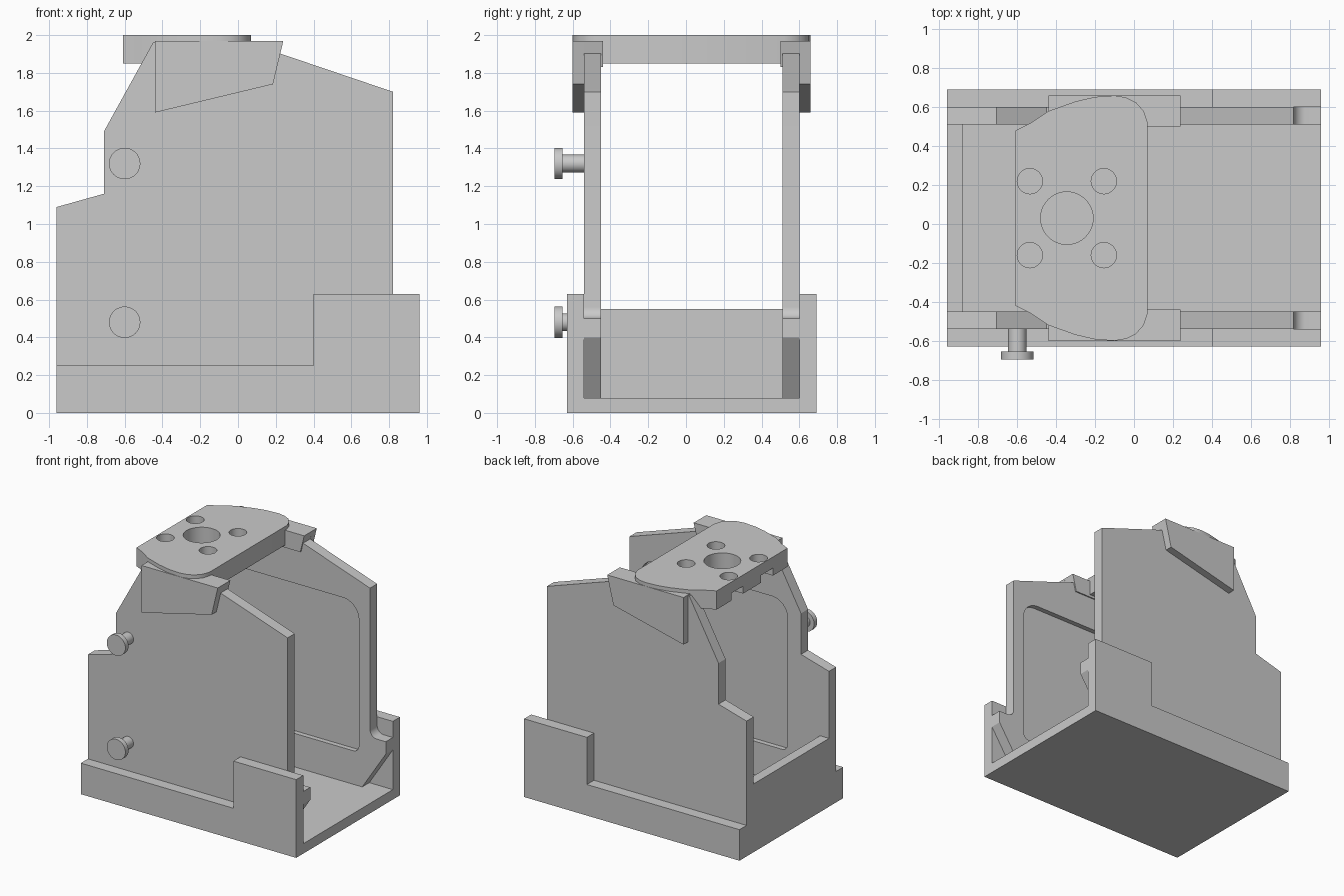
import bpy, bmesh
from math import pi, cos, sin, tan
from mathutils import Vector

if "Cube" in bpy.data.objects:
    bpy.data.objects.remove(bpy.data.objects["Cube"], do_unlink=True)

grey = bpy.data.materials.new("plain grey")
grey.use_nodes = True
grey.diffuse_color = (0.59, 0.59, 0.59, 1)
grey.node_tree.nodes["Principled BSDF"].inputs["Base Color"].default_value = grey.diffuse_color

MID = 0.03  # y of the plane of symmetry


def rounded(points, steps=8):
    """Replace each (a, b, radius) corner with a fillet."""
    out = []
    for i, p in enumerate(points):
        c = Vector(p[:2])
        if len(p) == 2:
            out.append(c)
            continue
        r = p[2]
        u = (Vector(points[i - 1][:2]) - c).normalized()
        v = (Vector(points[(i + 1) % len(points)][:2]) - c).normalized()
        half = u.angle(v) / 2
        centre = c + (u + v).normalized() * (r / sin(half))
        start = c + u * (r / tan(half)) - centre
        end = c + v * (r / tan(half)) - centre
        for k in range(steps + 1):
            out.append(centre + start.lerp(end, k / steps).normalized() * r)
    return out


def prism(name, points, lo, hi, axis="Y"):
    """Extrude an outline along Y (points are x, z) or Z (points are x, y)."""
    bm = bmesh.new()
    place = (lambda p: (p[0], lo, p[1])) if axis == "Y" else (lambda p: (p[0], p[1], lo))
    face = bm.faces.new([bm.verts.new(place(p)) for p in rounded(points)])
    new = bmesh.ops.extrude_face_region(bm, geom=[face])["geom"]
    move = (0, hi - lo, 0) if axis == "Y" else (0, 0, hi - lo)
    bmesh.ops.translate(bm, vec=move, verts=[g for g in new if isinstance(g, bmesh.types.BMVert)])
    bmesh.ops.recalc_face_normals(bm, faces=bm.faces)
    mesh = bpy.data.meshes.new(name)
    bm.to_mesh(mesh)
    bm.free()
    ob = bpy.data.objects.new(name, mesh)
    bpy.context.collection.objects.link(ob)
    mesh.materials.append(grey)
    return ob


def box(name, x0, x1, y0, y1, z0, z1):
    return prism(name, [(x0, z0), (x1, z0), (x1, z1), (x0, z1)], y0, y1)


def disc(name, a, b, r, lo, hi, axis, n=40):
    ring = [(a + r * cos(2 * pi * k / n), b + r * sin(2 * pi * k / n)) for k in range(n)]
    return prism(name, ring, lo, hi, axis)


def activate(ob):
    bpy.ops.object.select_all(action="DESELECT")
    ob.select_set(True)
    bpy.context.view_layer.objects.active = ob


def carve(ob, cutter):
    cutter.hide_render = True
    mod = ob.modifiers.new("cut", "BOOLEAN")
    mod.operation, mod.solver, mod.object = "DIFFERENCE", "EXACT", cutter
    activate(ob)
    bpy.ops.object.modifier_apply(modifier=mod.name)
    bpy.data.objects.remove(cutter, do_unlink=True)


def smooth(ob):
    activate(ob)
    bpy.ops.object.shade_smooth_by_angle(angle=0.5)


# Tray: floor and end wall
box("tray_floor", -0.96, 0.96, MID - 0.66, MID + 0.66, 0, 0.08)
box("tray_end_wall", -0.96, -0.88, MID - 0.48, MID + 0.48, 0.08, 0.55)

rail = [(-0.96, 0), (0.96, 0), (0.96, 0.63), (0.4, 0.63), (0.4, 0.25), (-0.96, 0.25)]
panel = [(-0.96, 0.08), (0.75, 0.08), (0.96, 0.40), (0.96, 0.50), (0.82, 0.50, 0.06),
         (0.82, 1.70), (0.23, 1.90), (0.05, 1.96), (-0.45, 1.96), (-0.71, 1.49),
         (-0.71, 1.16), (-0.96, 1.09)]
recess = [(-0.59, 0.35, 0.05), (0.72, 0.35, 0.05), (0.72, 1.56, 0.14), (-0.59, 1.56, 0.14)]
flap = [(-0.44, 1.97), (0.24, 1.97), (0.185, 1.74), (-0.44, 1.59)]
lip = [(-0.44, 1.97), (0.24, 1.97), (0.205, 1.83), (-0.44, 1.83)]

for side, word in ((-1, "front"), (1, "back")):
    def span(a, b):
        return sorted((MID + side * a, MID + side * b))

    # Stepped rail and the tall panel standing inside it
    prism(word + "_rail", rail, *span(0.57, 0.66))
    wall = prism(word + "_panel", panel, *span(0.48, 0.57))
    carve(wall, prism("recess_cutter", recess, *span(0.44, 0.52)))
    smooth(wall)
    # Clip hooked over the panel
    prism(word + "_clip_flap", flap, *span(0.57, 0.63))
    prism(word + "_clip_lip", lip, *span(0.47, 0.57))

# Top plate with curved ends
half = [(-0.61, 0.45), (-0.53, 0.49), (-0.44, 0.55), (-0.3, 0.60), (-0.2, 0.623), (-0.1, 0.63),
        (-0.04, 0.62), (0.01, 0.595), (0.05, 0.55), (0.07, 0.49)]
outline = [(x, MID + y) for x, y in half] + [(x, MID - y) for x, y in reversed(half)]
plate = prism("top_plate", outline, 1.85, 2.0, "Z")
carve(plate, disc("hole_cutter", -0.345, MID, 0.135, 1.8, 2.1, "Z"))
for dy in (-0.19, 0.19):
    carve(plate, box("slot_cutter", -0.65, -0.46, MID + dy - 0.075, MID + dy + 0.075, 1.8, 1.91))
    for dx in (-0.19, 0.19):
        carve(plate, disc("hole_cutter", -0.345 + dx, MID + dy, 0.065, 1.8, 2.1, "Z"))
smooth(plate)

# Two pegs on the front panel
for word, z in (("lower", 0.48), ("upper", 1.32)):
    smooth(disc(word + "_peg_shaft", -0.6, z, 0.047, -0.66, -0.53, "Y"))
    smooth(disc(word + "_peg_head", -0.6, z, 0.083, -0.695, -0.655, "Y"))
